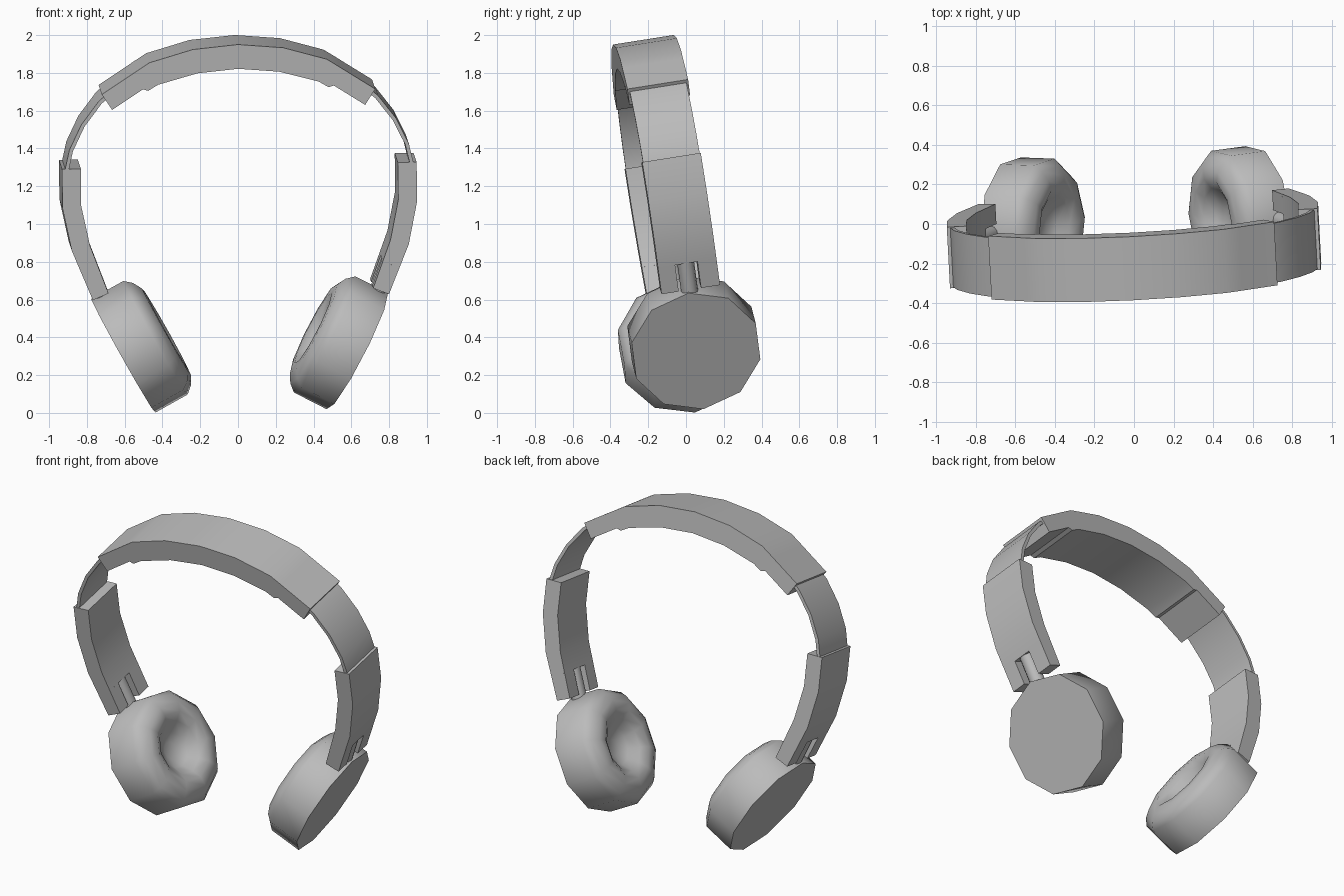
import bpy, bmesh, math
from mathutils import Vector, Matrix

cube = bpy.data.objects.get("Cube")
if cube:
    bpy.data.objects.remove(cube, do_unlink=True)

# Single grey material
grey = bpy.data.materials.new("plain_grey")
grey.use_nodes = True
grey.diffuse_color = (0.5, 0.5, 0.5, 1)
grey.node_tree.nodes["Principled BSDF"].inputs["Base Color"].default_value = (0.5, 0.5, 0.5, 1)

# The whole headset leans forward and is turned slightly
X = Vector((1, 0.05, 0.02)).normalized()
W = Vector((-0.055, 0.985, 0.155))
W = (W - X * W.dot(X)).normalized()
U = X.cross(W)
LEAN = Matrix((X, W, U)).transposed().to_4x4()
LEAN.translation = (0.015, 0.087, 0)


def finish(bm, name, angle=45):
    bmesh.ops.recalc_face_normals(bm, faces=bm.faces)
    mesh = bpy.data.meshes.new(name)
    bm.to_mesh(mesh)
    bm.free()
    mesh.materials.append(grey)
    obj = bpy.data.objects.new(name, mesh)
    bpy.context.collection.objects.link(obj)
    obj.matrix_world = LEAN
    bpy.ops.object.select_all(action="DESELECT")
    obj.select_set(True)
    bpy.context.view_layer.objects.active = obj
    bpy.ops.object.shade_smooth_by_angle(angle=math.radians(angle))
    return obj


def strap(name, path, near, far, side=1):
    """Bent slab: path of (across, up, thickness), outer face on the path."""
    bm = bmesh.new()
    pts = [Vector((p[0], p[1])) for p in path]
    rings = []
    for i, p in enumerate(pts):
        d = (pts[min(i + 1, len(pts) - 1)] - pts[max(i - 1, 0)]).normalized()
        q = p + Vector((d.y, -d.x)) * path[i][2]
        rings.append([bm.verts.new((side * a.x, w, a.y))
                      for a, w in ((p, near), (p, far), (q, far), (q, near))])
    for a, b in zip(rings, rings[1:]):
        for k in range(4):
            n = (k + 1) % 4
            bm.faces.new((a[k], a[n], b[n], b[k]))
    bm.faces.new(rings[0])
    bm.faces.new(rings[-1])
    return finish(bm, name)


def ear_cup(name, side):
    """Ten-sided cup with a dimpled cushion, lathed about its own axis."""
    profile = [(0.35, 0), (0.35, 0.195), (0.315, 0.235), (0.265, 0.262),
               (0.21, 0.265), (0.16, 0.235), (0.11, 0.185), (0.05, 0.16)]
    tilt = math.radians(28.5)
    axis = Vector((math.cos(tilt), 0, -math.sin(tilt)))
    up = Vector((math.sin(tilt), 0, math.cos(tilt)))
    centre = Vector((0.62, -0.015, 0.321))
    bm = bmesh.new()
    rings = []
    for r, depth in profile:
        ring = []
        for k in range(10):
            a = math.tau * k / 10
            p = centre - axis * depth + (up * math.cos(a) + Vector((0, math.sin(a), 0))) * r
            ring.append(bm.verts.new((side * p.x, p.y, p.z)))
        rings.append(ring)
    for a, b in zip(rings, rings[1:]):
        for k in range(10):
            n = (k + 1) % 10
            bm.faces.new((a[k], a[n], b[n], b[k]))
    bm.faces.new(rings[0])
    bm.faces.new(rings[-1])
    return finish(bm, name)


def pin(name, start, end, radius, side):
    a, b = (Vector((side * p[0], -0.005, p[1])) for p in (start, end))
    bm = bmesh.new()
    spin = (b - a).to_track_quat("Z", "Y").to_matrix().to_4x4()
    bmesh.ops.create_cone(bm, cap_ends=True, segments=12, radius1=radius, radius2=radius,
                          depth=(b - a).length, matrix=Matrix.Translation((a + b) / 2) @ spin)
    return finish(bm, name)


# Headband, thicker along the padded middle
half = [(0.725, 1.747, 0.1), (0.56, 1.854, 0.1), (0.545, 1.864, 0.122),
        (0.47, 1.912, 0.127), (0.24, 1.978, 0.13)]
headband = [(-x, z, t) for x, z, t in half] + [(0, 2.0, 0.13)] + half[::-1]
strap("headband", headband, -0.163, 0.163)

slider = [(0.69, 1.752, 0.02), (0.74, 1.71, 0.02), (0.835, 1.585, 0.02),
          (0.9, 1.45, 0.02), (0.925, 1.34, 0.02), (0.928, 1.25, 0.02)]
arm = [(0.94, 1.35, 0.1), (0.94, 1.14, 0.1), (0.893, 0.91, 0.1), (0.842, 0.785, 0.095)]
prong = [arm[-1], (0.785, 0.645, 0.09)]

for side, label in ((1, "left"), (-1, "right")):
    strap(label + "_slider", slider, -0.152, 0.152, side)
    strap(label + "_arm", arm, -0.157, 0.157, side)
    # Forked lower end of the arm, with the pivot pin between the prongs
    strap(label + "_front_prong", prong, -0.157, -0.065, side)
    strap(label + "_back_prong", prong, 0.055, 0.157, side)
    pin(label + "_pivot_pin", (0.8, 0.81), (0.71, 0.58), 0.045, side)
    ear_cup(label + "_ear_cup", side)
